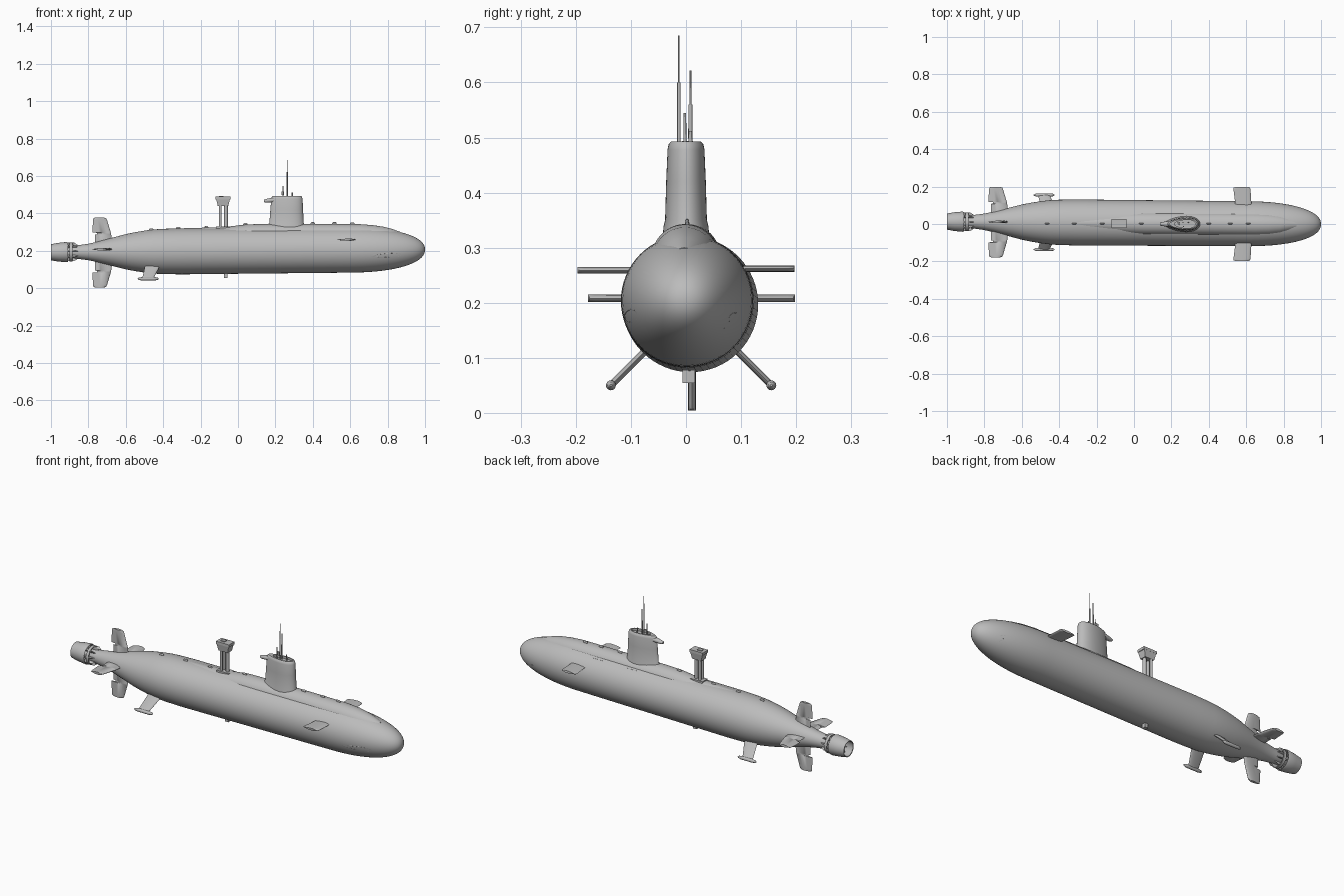
import bpy, bmesh, math
from mathutils import Vector

cube = bpy.data.objects.get("Cube")
if cube:
    bpy.data.objects.remove(cube, do_unlink=True)

grey = bpy.data.materials.new("hull_grey")
grey.use_nodes = True
GREY = (0.5, 0.5, 0.5, 1)
grey.diffuse_color = GREY
grey.node_tree.nodes["Principled BSDF"].inputs["Base Color"].default_value = GREY


def axis(x):
    """Centre line of the hull, slightly raked."""
    return 0.006 - 0.007 * x, 0.199 + 0.007 * x


def finish(name, bm, angle=35):
    bmesh.ops.recalc_face_normals(bm, faces=bm.faces)
    mesh = bpy.data.meshes.new(name)
    bm.to_mesh(mesh)
    bm.free()
    mesh.shade_smooth()
    mesh.set_sharp_from_angle(angle=math.radians(angle))
    mesh.materials.append(grey)
    obj = bpy.data.objects.new(name, mesh)
    bpy.context.collection.objects.link(obj)
    return obj


def loft(name, rings, wrap=False, angle=35):
    """Skin a series of closed rings, capped unless wrapped round."""
    bm = bmesh.new()
    rows = [[bm.verts.new(p) for p in ring] for ring in rings]
    pairs = list(zip(rows, rows[1:])) + ([(rows[-1], rows[0])] if wrap else [])
    for a, b in pairs:
        for i in range(len(a)):
            j = (i + 1) % len(a)
            bm.faces.new((a[i], a[j], b[j], b[i]))
    if not wrap:
        bm.faces.new(rows[0])
        bm.faces.new(rows[-1])
    return finish(name, bm, angle)


def turns(n):
    return [2 * math.pi * i / n for i in range(n)]


def oval(x, y, z, ry, rz, n=64):
    return [(x, y + ry * math.cos(a), z + rz * math.sin(a)) for a in turns(n)]


def round_ring(x, r, n=64):
    return oval(x, *axis(x), r, r, n)


def box(name, centre, size, top=1.0):
    """Box whose upper face is scaled by top."""
    bm = bmesh.new()
    bmesh.ops.create_cube(bm, size=1)
    for v in bm.verts:
        s = top if v.co.z > 0 else 1
        v.co = Vector((v.co.x * size[0] * s, v.co.y * size[1] * s, v.co.z * size[2])) + Vector(centre)
    return finish(name, bm)


def rod(name, x, y, z0, z1, r, r_top=None):
    return loft(name, [[(x + q * math.cos(a), y + q * math.sin(a), z) for a in turns(12)]
                       for z, q in ((z0, r), (z1, r_top or r))])


def fin(name, origin, degrees, stations, thick):
    """Foil lofted outwards; stations are (span, trailing x, leading x)."""
    a = math.radians(degrees)
    out, side = (math.cos(a), math.sin(a)), (-math.sin(a), math.cos(a))
    rings = []
    for span, x0, x1 in stations:
        ring = []
        for t in turns(20):
            x = (x0 + x1) / 2 + (x1 - x0) / 2 * math.cos(t)
            h = thick / 2 * math.sin(t) * (1 + 0.4 * math.cos(t))
            ring.append((x, origin[0] + out[0] * span + side[0] * h,
                         origin[1] + out[1] * span + side[1] * h))
        rings.append(ring)
    return loft(name, rings)


# Pressure hull: tapered stern, parallel middle, blunt rounded bow
def bow_radius(x):
    return 0.12 * (1 - ((x - 0.6) / 0.4) ** 2.2) ** 0.4545


stern = [(-0.97, 0.012), (-0.93, 0.026), (-0.9, 0.034), (-0.85, 0.037), (-0.8, 0.044),
         (-0.75, 0.055), (-0.7, 0.068), (-0.65, 0.081), (-0.6, 0.094), (-0.55, 0.104),
         (-0.5, 0.112), (-0.45, 0.118), (-0.4, 0.121), (-0.3, 0.123), (0, 0.122), (0.5, 0.1205)]
bow = [(0.6 + 0.4 * math.sin(t), bow_radius(0.6 + 0.4 * math.sin(t)))
       for t in [i * math.pi / 2 / 24 for i in range(24)]]
loft("hull", [round_ring(x, r) for x, r in stern + bow + [(0.9999, 0.003)]])

# Deck casing along the top: (x, half width, top height)
deck = [(-0.4, 0.03, 0.312), (-0.3, 0.045, 0.320), (-0.08, 0.055, 0.326), (-0.02, 0.058, 0.333),
        (0.05, 0.06, 0.341), (0.15, 0.06, 0.343), (0.5, 0.06, 0.343), (0.65, 0.06, 0.342),
        (0.72, 0.058, 0.337), (0.78, 0.052, 0.328), (0.82, 0.044, 0.318), (0.87, 0.03, 0.3)]
loft("deck_casing", [oval(x, axis(x)[0] - 0.003, 0.285 - (0.343 - t) * 0.8, w,
                          t - 0.285 + (0.343 - t) * 0.8) for x, w, t in deck])


# Sail: teardrop plan with a flared foot, rounded rim and sunken bridge
def teardrop(z, x0, x1, w):
    ring = []
    for t in turns(48):
        u = (1 + math.cos(t)) / 2
        ring.append((x0 + (x1 - x0) * u, w * math.sin(t) * (0.72 + 0.5 * u), z))
    return ring


loft("sail", [teardrop(*s) for s in (
    (0.30, 0.15, 0.36, 0.043), (0.338, 0.16, 0.355, 0.041), (0.35, 0.168, 0.351, 0.038),
    (0.42, 0.173, 0.348, 0.036), (0.478, 0.178, 0.345, 0.0335), (0.488, 0.181, 0.342, 0.0315),
    (0.493, 0.188, 0.337, 0.027), (0.493, 0.215, 0.328, 0.022), (0.481, 0.215, 0.328, 0.022))])
loft("sail_exhaust", [oval(x, 0, z, w, h, 16) for x, z, w, h in (
    (0.138, 0.466, 0.007, 0.006), (0.15, 0.467, 0.011, 0.010), (0.2, 0.473, 0.016, 0.014))])

# Masts and periscopes on the sail
for name, x, y, top, r in (("tall_mast", 0.265, -0.013, 0.685, 0.0017),
                           ("periscope", 0.262, 0.008, 0.622, 0.0022),
                           ("short_mast", 0.24, -0.002, 0.545, 0.003),
                           ("sensor_mast", 0.29, 0.008, 0.512, 0.004)):
    rod(name, x, y, 0.478, top, r, r * 0.75)
rod("tall_mast_sleeve", 0.265, -0.013, 0.478, 0.6, 0.003)
rod("periscope_sleeve", 0.262, 0.008, 0.478, 0.56, 0.0035)
box("mast_head", (0.24, 0.008, 0.507), (0.014, 0.008, 0.018))

# Raised gantry abaft the sail
for i, (x, y, r) in enumerate(((-0.095, -0.009, 0.007), (-0.095, 0.014, 0.007), (-0.064, 0.002, 0.01))):
    rod(f"gantry_post_{i}", x, y, 0.3, 0.45, r)
box("gantry_neck", (-0.08, 0.003, 0.457), (0.056, 0.036, 0.036), 1.3)
box("gantry_top", (-0.08, 0.003, 0.482), (0.08, 0.048, 0.014))
box("gantry_foot", (-0.08, 0.003, 0.324), (0.075, 0.045, 0.012))
box("gantry_latch", (-0.09, 0.003, 0.491), (0.025, 0.02, 0.005))

# Cruciform tail fins with a notch in each trailing edge
tail = [(0.0, -0.765, -0.665), (0.098, -0.765, -0.678), (0.099, -0.755, -0.678),
        (0.107, -0.755, -0.68), (0.108, -0.779, -0.68), (0.175, -0.775, -0.70),
        (0.185, -0.773, -0.705), (0.188, -0.765, -0.715)]
for name, origin, angle in (("upper_rudder", (0.011, 0.189), 90), ("lower_rudder", (0.011, 0.192), -90),
                            ("left_stern_plane", (0.01, 0.208), 0), ("right_stern_plane", (0.01, 0.208), 180)):
    fin(name, origin, angle, tail, 0.013)

# Bow planes
for name, angle, z in (("left_bow_plane", 0, 0.262), ("right_bow_plane", 180, 0.259)):
    fin(name, (0, z), angle, [(0.08, 0.543, 0.628), (0.12, 0.54, 0.627), (0.185, 0.532, 0.623),
                              (0.194, 0.533, 0.62), (0.197, 0.54, 0.612)], 0.011)

# Lower aft planes carrying T-shaped end bodies
for name, side, angle in (("left", 1, -45), ("right", -1, 225)):
    ay, az = axis(-0.47)
    fin(name + "_lower_plane", (ay, az), angle,
        [(0.08, -0.495, -0.41), (0.13, -0.5, -0.425), (0.2, -0.512, -0.45)], 0.012)
    a = math.radians(angle)
    cy, cz = ay + 0.206 * math.cos(a), az + 0.206 * math.sin(a)
    loft(name + "_end_body", [oval(-0.48 + 0.056 * u, cy, cz, r, r, 16) for u, r in (
        (-1, 0.002), (-0.9, 0.006), (-0.6, 0.009), (0.6, 0.009), (0.9, 0.006), (1, 0.002))])

# Pump-jet shroud, stator struts and rotor blades
loft("shroud", [round_ring(x, r) for x, r in (
    (-1, 0.043), (-0.96, 0.05), (-0.918, 0.054), (-0.91, 0.052), (-0.912, 0.048),
    (-0.96, 0.043), (-0.999, 0.039))], wrap=True)
loft("stator_ring", [round_ring(x, r) for x, r in (
    (-0.9, 0.05), (-0.885, 0.05), (-0.885, 0.045), (-0.9, 0.045))], wrap=True)
for i in range(9):
    fin(f"rotor_blade_{i}", axis(-0.95), i * 40, [(0.005, -0.968, -0.94), (0.046, -0.962, -0.935)], 0.004)
    fin(f"stator_strut_{i}", axis(-0.89), i * 40 + 12, [(0.03, -0.92, -0.845), (0.05, -0.92, -0.875)], 0.005)

# Deck fittings
for i, (x, z) in enumerate(((-0.465, 0.312), (-0.32, 0.320), (-0.17, 0.323), (0.04, 0.341),
                            (0.4, 0.345), (0.515, 0.345), (0.61, 0.344))):
    loft(f"deck_bollard_{i}", [oval(x + u, 0.002, z, w, h, 12) for u, w, h in (
        (-0.012, 0.002, 0.003), (-0.007, 0.004, 0.008), (0.007, 0.004, 0.008), (0.012, 0.002, 0.003))])
for i, x in enumerate((0.29, 0.49)):
    box(f"deck_hatch_{i}", (x, 0.062, 0.303), (0.07, 0.006, 0.006))

# Keel sensor
box("keel_sensor", (-0.065, 0.005, 0.068), (0.02, 0.023, 0.028))

# Torpedo tube rims flush on the bow
for i, (y, z) in enumerate(((-0.1, 0.176), (-0.085, 0.147), (0.09, 0.17), (0.075, 0.143))):
    rim = []
    for width, lift in ((0.0125, -0.002), (0.012, 0.001), (0.011, 0.001), (0.0105, -0.002)):
        ring = []
        for t in turns(24):
            py, pz = y + width * math.cos(t), z + width * math.sin(t)
            d = math.hypot(py, pz - 0.206)
            x = 0.6 + 0.4 * (1 - min(1, d / 0.12) ** 2.2) ** 0.4545
            ring.append((x + lift, py, pz))
        rim.append(ring)
    loft(f"tube_rim_{i}", rim, wrap=True)
